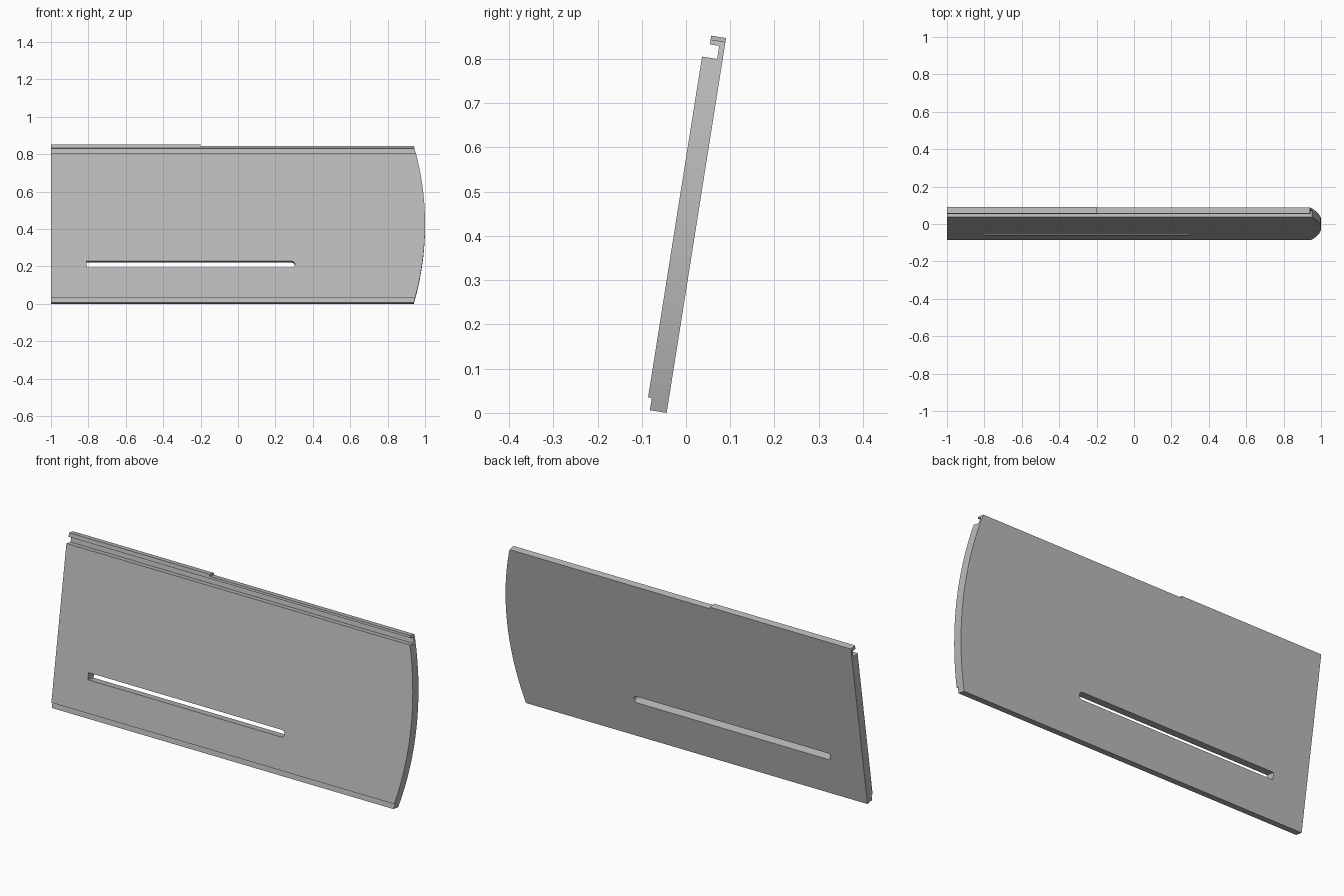
import bpy, math
from mathutils import Matrix, Vector

if "Cube" in bpy.data.objects:
    bpy.data.objects.remove(bpy.data.objects["Cube"], do_unlink=True)

grey = bpy.data.materials.new("plain grey")
grey.use_nodes = True
colour = (0.5, 0.5, 0.5, 1)
grey.diffuse_color = colour
grey.node_tree.nodes["Principled BSDF"].inputs["Base Color"].default_value = colour

# The panel leans back: local z runs up the panel, local y through it (0 = back)
LEAN = Matrix.Translation((0, -0.0437, 0)) @ Matrix.Rotation(math.radians(-9), 4, "X")


def prism(name, points, offset):
    """Extrude a closed outline of 3D points along offset."""
    n = len(points)
    verts = [Vector(p) for p in points]
    verts += [v + Vector(offset) for v in verts]
    faces = [range(n)[::-1], range(n, 2 * n)]
    faces += [(i, (i + 1) % n, (i + 1) % n + n, i + n) for i in range(n)]
    mesh = bpy.data.meshes.new(name)
    mesh.from_pydata(verts, [], [tuple(f) for f in faces])
    # Keep the normals facing outwards
    area = sum((verts[i].cross(verts[(i + 1) % n]) for i in range(n)), Vector())
    if area.dot(Vector(offset)) < 0:
        mesh.flip_normals()
    mesh.materials.append(grey)
    obj = bpy.data.objects.new(name, mesh)
    obj.matrix_world = LEAN
    bpy.context.collection.objects.link(obj)
    return obj


def cut(target, cutter, operation):
    mod = target.modifiers.new(cutter.name, "BOOLEAN")
    mod.operation, mod.object, mod.solver = operation, cutter, "EXACT"
    bpy.context.view_layer.objects.active = target
    bpy.ops.object.modifier_apply(modifier=mod.name)
    bpy.data.objects.remove(cutter, do_unlink=True)


# Cross-section with a bottom rebate and a hooked groove along the top
section = [(0, 0), (-0.0385, 0), (-0.0385, 0.028), (-0.047, 0.028),
           (-0.047, 0.808), (-0.0125, 0.808), (-0.0125, 0.838),
           (-0.034, 0.838), (-0.034, 0.858), (0, 0.858)]
panel = prism("sloping_panel", [(-1, y, z) for y, z in section], (2.1, 0, 0))

# Bowed end on the left side
radius, middle = 1.53, 0.425
arc = [(1 - radius + radius * math.cos(a), middle + radius * math.sin(a))
       for a in (math.radians(-20 + 40 * i / 32) for i in range(33))]
outline = [(-1.2, arc[-1][1]), (-1.2, arc[0][1])] + arc
cut(panel, prism("bowed_end", [(x, -0.2, z) for x, z in outline], (0, 0.4, 0)), "INTERSECT")

# Lower top edge along most of the length
step = [(-0.2, 0.849), (1.2, 0.849), (1.2, 0.9), (-0.2, 0.9)]
cut(panel, prism("top_step", [(x, -0.2, z) for x, z in step], (0, 0.4, 0)), "DIFFERENCE")

# Long through slot, square at one end and rounded at the other
half, level = 0.0175, 0.206
slot = [(-0.81, level + half), (-0.81, level - half)]
slot += [(0.287 + half * math.sin(a), level - half * math.cos(a))
         for a in (math.pi * i / 6 for i in range(7))]
cut(panel, prism("slot", [(x, -0.2, z) for x, z in slot], (0, 0.4, 0)), "DIFFERENCE")
